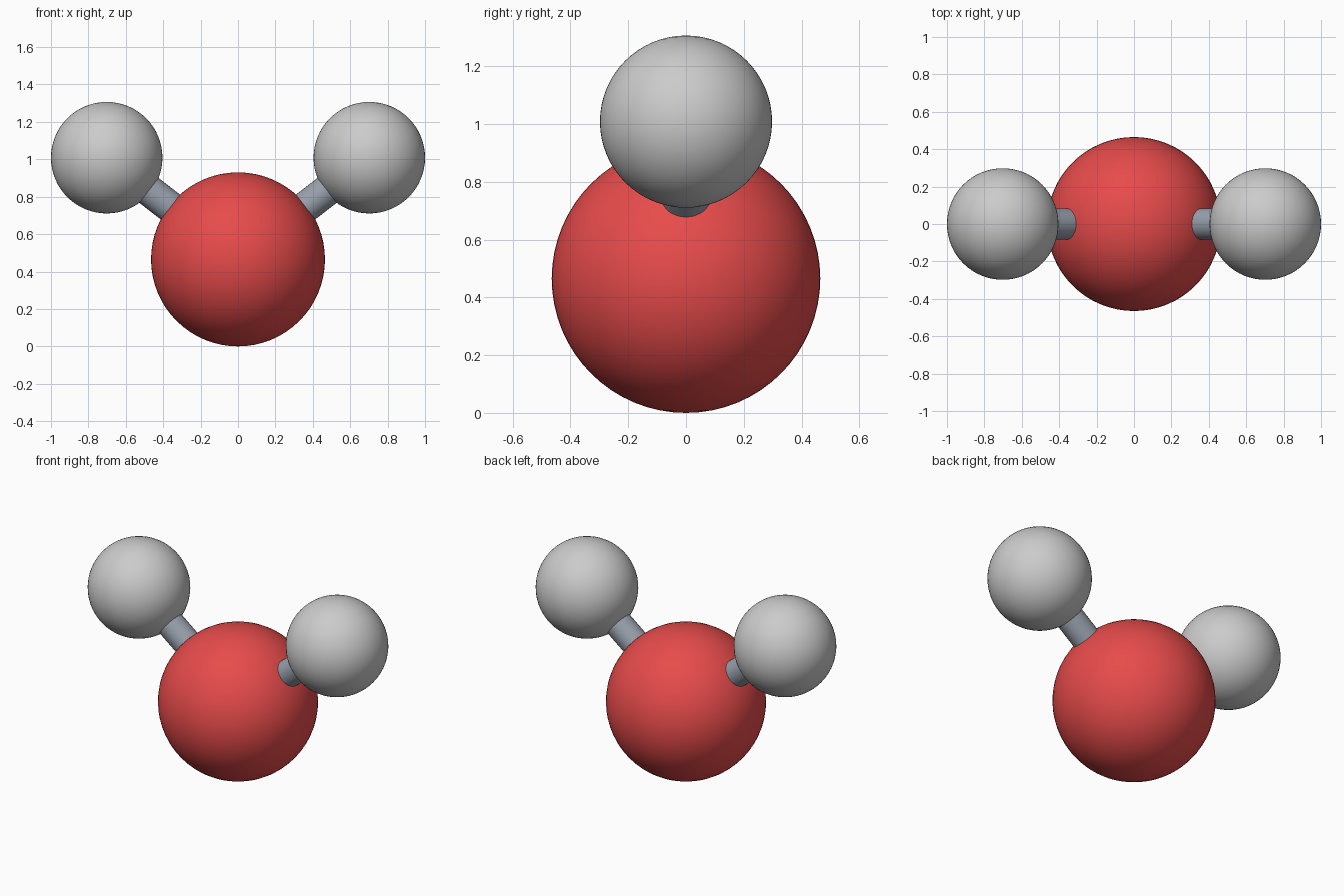
import bpy
import math
from mathutils import Vector

if "Cube" in bpy.data.objects:
    bpy.data.objects.remove(bpy.data.objects["Cube"])

R_O, R_H, R_BOND = 0.465, 0.298, 0.084   # large atom, small atom, bond radii
HALF = math.radians(104.5 / 2)           # half the bond angle
X_H = 1.0 - R_H
CENTRE = Vector((0, 0, R_O))


def material(name, color):
    m = bpy.data.materials.new(name)
    m.diffuse_color = (*color, 1)
    m.use_nodes = True
    m.node_tree.nodes["Principled BSDF"].inputs["Base Color"].default_value = m.diffuse_color
    return m


RED = material("red", (0.8, 0.07, 0.07))
WHITE = material("white", (0.82, 0.82, 0.84))
GREY = material("bond_grey", (0.31, 0.35, 0.41))


def finish(name, mat):
    ob = bpy.context.object
    ob.name = name
    ob.data.materials.append(mat)
    bpy.ops.object.shade_smooth_by_angle(angle=math.radians(30))


def atom(name, loc, radius, mat):
    bpy.ops.mesh.primitive_uv_sphere_add(segments=64, ring_count=32,
                                         radius=radius, location=loc)
    finish(name, mat)


def bond(name, a, b):
    d = b - a
    bpy.ops.mesh.primitive_cylinder_add(
        vertices=32, radius=R_BOND, depth=d.length, location=(a + b) / 2,
        rotation=d.to_track_quat('Z', 'Y').to_euler())
    finish(name, GREY)


# central atom
atom("oxygen_atom", CENTRE, R_O, RED)

# side atoms and the rods joining them to the centre
for side, s in (("left", -1), ("right", 1)):
    pos = CENTRE + Vector((s * X_H, 0, X_H / math.tan(HALF)))
    atom("hydrogen_atom_" + side, pos, R_H, WHITE)
    bond("bond_" + side, CENTRE, pos)
